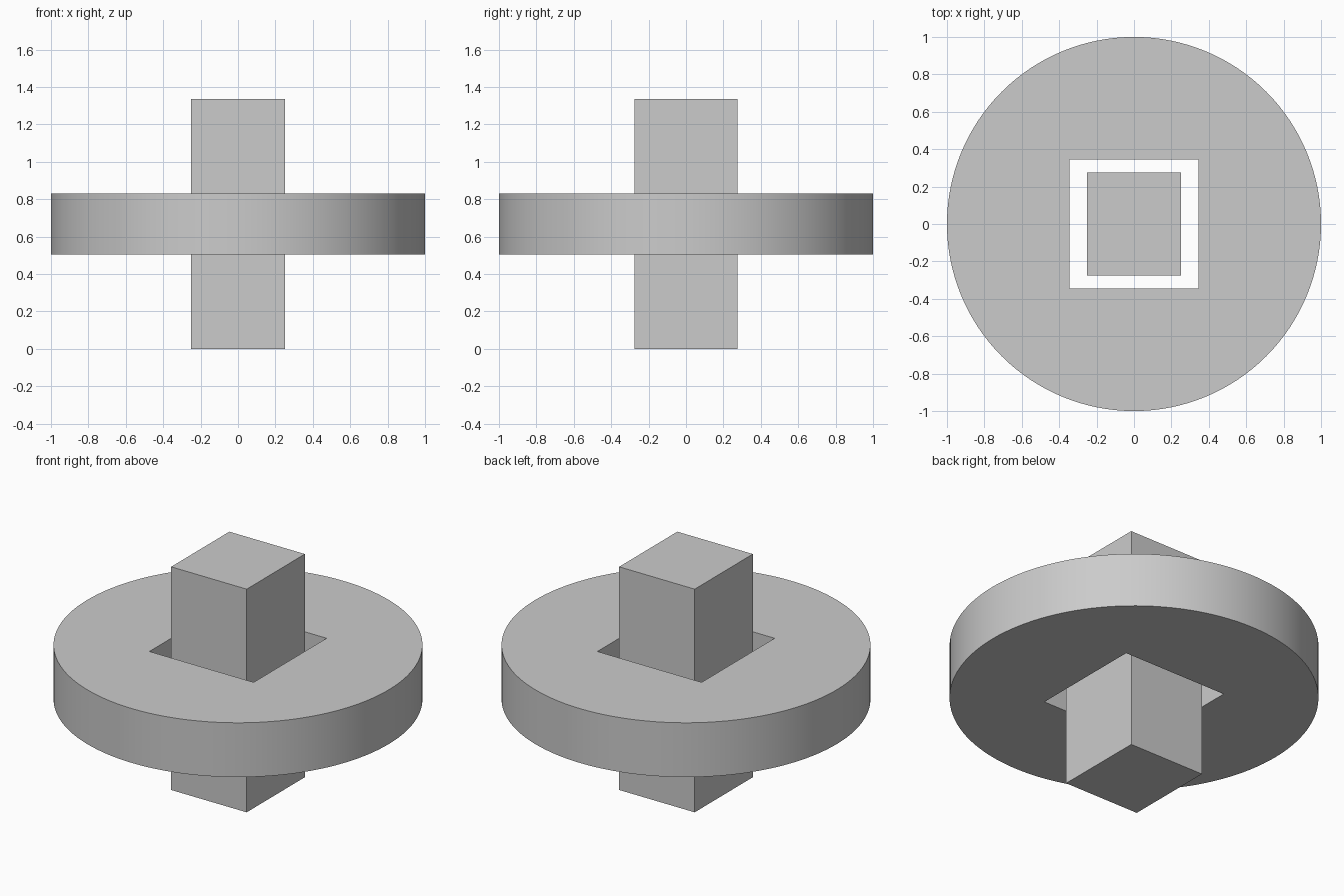
import bpy
import math

default = bpy.data.objects.get("Cube")
if default:
    bpy.data.objects.remove(default, do_unlink=True)

# Single plain grey
grey = bpy.data.materials.new("plain_grey")
grey.use_nodes = True
colour = (0.6, 0.6, 0.6, 1.0)
grey.diffuse_color = colour
grey.node_tree.nodes["Principled BSDF"].inputs["Base Color"].default_value = colour


def box(name, size, z):
    bpy.ops.mesh.primitive_cube_add(size=1, location=(0, 0, z))
    obj = bpy.context.object
    obj.name = name
    obj.scale = size
    bpy.ops.object.transform_apply(location=False, rotation=False, scale=True)
    obj.data.materials.append(grey)
    return obj


HEIGHT = 1.335
MIDDLE = HEIGHT / 2

# Upright block standing free in the hole
box("central_column", (0.5, 0.55, HEIGHT), MIDDLE)

# Round disc
bpy.ops.mesh.primitive_cylinder_add(vertices=128, radius=1, depth=0.325,
                                    location=(0, 0, MIDDLE))
disc = bpy.context.object
disc.name = "disc"
disc.data.materials.append(grey)

# Square hole through the disc
cutter = box("hole_cutter", (0.69, 0.69, 1), MIDDLE)
cutter.hide_render = True
hole = disc.modifiers.new("square_hole", "BOOLEAN")
hole.operation = "DIFFERENCE"
hole.solver = "EXACT"
hole.object = cutter
bpy.ops.object.select_all(action="DESELECT")
disc.select_set(True)
bpy.context.view_layer.objects.active = disc
bpy.ops.object.modifier_apply(modifier=hole.name)
bpy.data.objects.remove(cutter, do_unlink=True)

# Smooth rim with crisp edges
bpy.ops.object.shade_smooth_by_angle(angle=math.radians(30))
